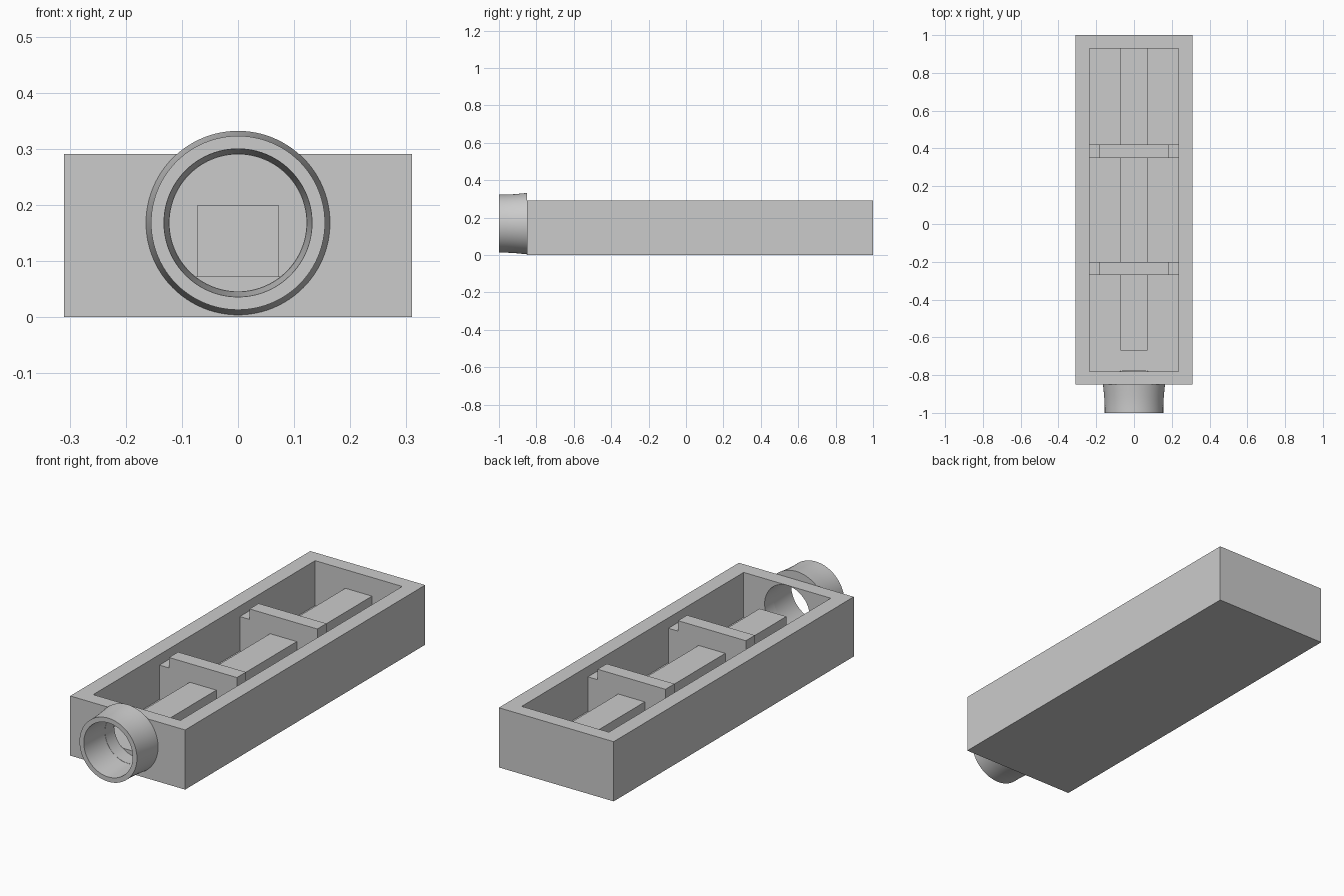
import bpy, bmesh, math
from mathutils import Vector

if "Cube" in bpy.data.objects:
    bpy.data.objects.remove(bpy.data.objects["Cube"], do_unlink=True)

GREY = (0.6, 0.6, 0.6, 1)
grey = bpy.data.materials.new("plain_grey")
grey.use_nodes = True
grey.diffuse_color = GREY
grey.node_tree.nodes["Principled BSDF"].inputs["Base Color"].default_value = GREY

TOP, FLOOR = 0.291, 0.072
FRONT, BACK = -0.85, 1.0
INNER_FRONT, INNER_BACK, INNER_X = -0.78, 0.93, 0.235
AXIS_Z, BORE = 0.168, 0.123


def finish(name, bm):
    bmesh.ops.recalc_face_normals(bm, faces=bm.faces)
    mesh = bpy.data.meshes.new(name)
    bm.to_mesh(mesh)
    bm.free()
    mesh.materials.append(grey)
    obj = bpy.data.objects.new(name, mesh)
    bpy.context.collection.objects.link(obj)
    return obj


def prism(name, outline, y0, y1):
    """Extrude an x-z outline along y."""
    bm = bmesh.new()
    face = bm.faces.new([bm.verts.new((x, y0, z)) for x, z in outline])
    out = bmesh.ops.extrude_face_region(bm, geom=[face])
    verts = [g for g in out["geom"] if isinstance(g, bmesh.types.BMVert)]
    bmesh.ops.translate(bm, verts=verts, vec=Vector((0, y1 - y0, 0)))
    return finish(name, bm)


def box(name, half_x, y0, y1, z0, z1):
    return prism(name, [(-half_x, z0), (half_x, z0), (half_x, z1), (-half_x, z1)], y0, y1)


def lathe(name, profile, steps=96):
    """Revolve a closed (radius, y) loop about the bore axis."""
    bm = bmesh.new()
    rings = []
    for i in range(steps):
        a = math.tau * i / steps
        rings.append([bm.verts.new((r * math.cos(a), y, AXIS_Z + r * math.sin(a)))
                      for r, y in profile])
    n = len(profile)
    for i in range(steps):
        a, b = rings[i], rings[(i + 1) % steps]
        for j in range(n):
            k = (j + 1) % n
            bm.faces.new((a[j], a[k], b[k], b[j]))
    return finish(name, bm)


def smooth(obj):
    bpy.ops.object.select_all(action="DESELECT")
    obj.select_set(True)
    bpy.context.view_layer.objects.active = obj
    bpy.ops.object.shade_smooth_by_angle(angle=math.radians(30))


def cut(target, cutter):
    mod = target.modifiers.new("cut", "BOOLEAN")
    mod.operation, mod.solver, mod.object = "DIFFERENCE", "EXACT", cutter
    cutter.hide_render = True
    bpy.ops.object.select_all(action="DESELECT")
    target.select_set(True)
    bpy.context.view_layer.objects.active = target
    bpy.ops.object.modifier_apply(modifier=mod.name)
    bpy.data.objects.remove(cutter, do_unlink=True)


# Open tray with a round opening through its front wall
tray = box("tray", 0.31, FRONT, BACK, 0, TOP)
cut(tray, box("cavity_cutter", INNER_X, INNER_FRONT, INNER_BACK, FLOOR, TOP + 0.1))
circle = [((BORE - 0.001) * math.cos(math.tau * i / 96),
           AXIS_Z + (BORE - 0.001) * math.sin(math.tau * i / 96)) for i in range(96)]
cut(tray, prism("bore_cutter", circle, FRONT - 0.05, INNER_FRONT + 0.001))
smooth(tray)

# Flared collar around the opening
collar = lathe("collar", [
    (0.132, -1), (0.155, -1), (0.155, -0.97), (0.156, -0.94),
    (0.158, -0.91), (0.161, -0.88), (0.164, FRONT), (BORE, FRONT)])
smooth(collar)

# Long square bar on the floor, up to the back wall
box("centre_bar", 0.072, -0.67, INNER_BACK, FLOOR, 0.2)

# Cross plates with notched upper corners
STEP_X, STEP_Z = 0.183, 0.24
right_half = [(INNER_X, FLOOR), (INNER_X, STEP_Z), (STEP_X, STEP_Z), (STEP_X, TOP)]
outline = right_half + [(-x, z) for x, z in reversed(right_half)]
for name, y in (("front_divider", -0.27), ("back_divider", 0.35)):
    prism(name, outline, y, y + 0.07)
